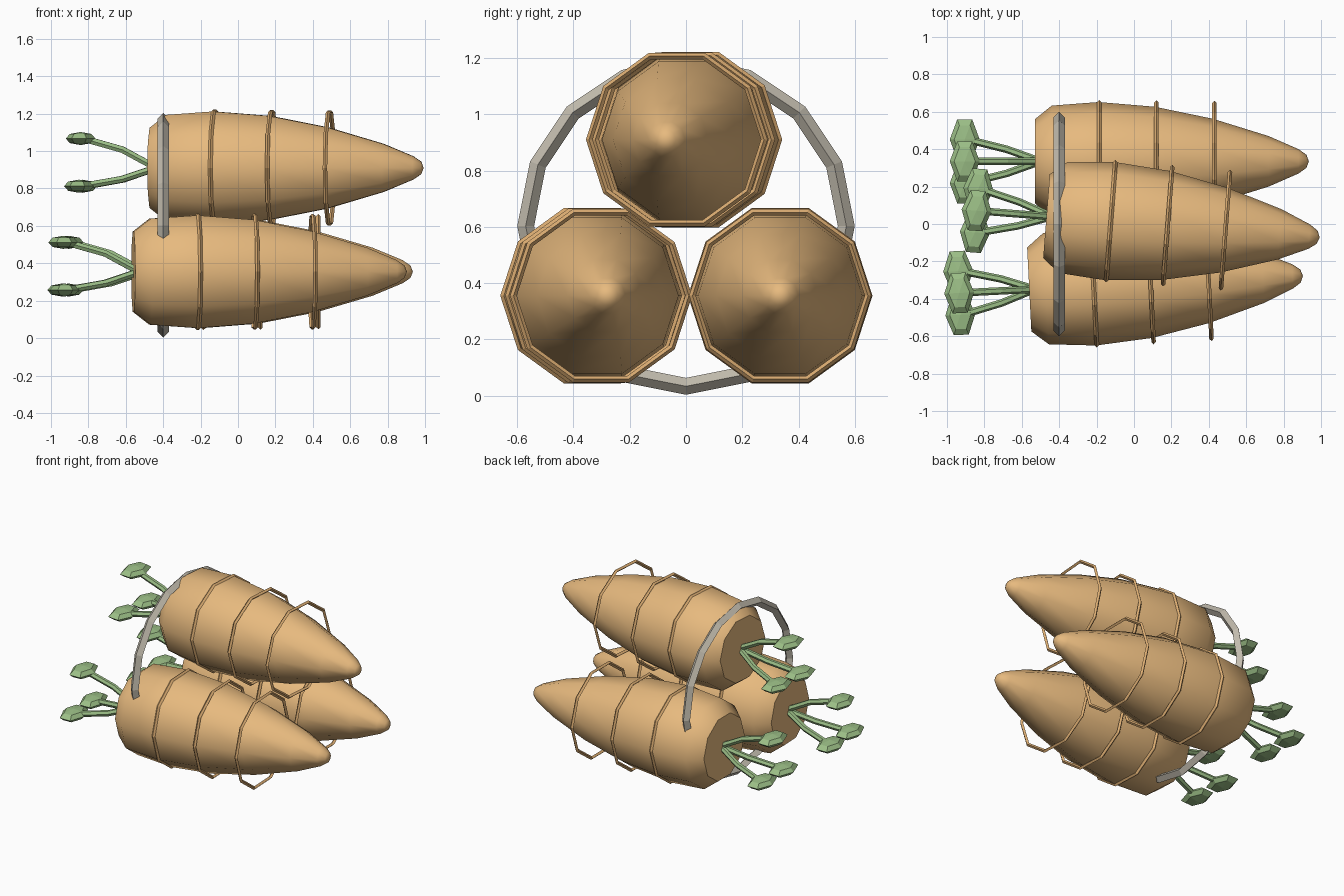
import bpy, bmesh
from math import pi, sin, cos, radians
from mathutils import Matrix, Vector

if "Cube" in bpy.data.objects:
    bpy.data.objects.remove(bpy.data.objects["Cube"])


def material(name, color):
    m = bpy.data.materials.new(name)
    m.diffuse_color = (*color, 1)
    m.use_nodes = True
    m.node_tree.nodes["Principled BSDF"].inputs["Base Color"].default_value = m.diffuse_color
    return m


ORANGE = material("carrot_orange", (0.80, 0.49, 0.21))
RIDGE = material("ridge_orange", (0.72, 0.42, 0.17))
GREEN = material("leaf_green", (0.33, 0.52, 0.24))
TWINE = material("twine_tan", (0.55, 0.51, 0.43))


def finish(name, bm, mat, matrix, smooth=None):
    bmesh.ops.recalc_face_normals(bm, faces=bm.faces[:])
    me = bpy.data.meshes.new(name)
    bm.to_mesh(me)
    bm.free()
    ob = bpy.data.objects.new(name, me)
    bpy.context.collection.objects.link(ob)
    ob.matrix_world = matrix
    me.materials.append(mat)
    if smooth:
        bpy.ops.object.select_all(action='DESELECT')
        ob.select_set(True)
        bpy.context.view_layer.objects.active = ob
        bpy.ops.object.shade_smooth_by_angle(angle=radians(smooth))
    return ob


def bridge(bm, loops):
    for a, b in zip(loops, loops[1:]):
        n = len(a)
        for i in range(n):
            bm.faces.new((a[i], a[(i + 1) % n], b[(i + 1) % n], b[i]))


def circle(bm, x, r, n):
    return [bm.verts.new((x, r * cos(2 * pi * i / n), r * sin(2 * pi * i / n))) for i in range(n)]


def lathe(profile, n=10):
    # revolve (x, radius) pairs about the x axis; last point is the tip
    bm = bmesh.new()
    loops = [circle(bm, x, r, n) for x, r in profile[:-1]]
    bridge(bm, loops)
    bm.faces.new(loops[0])
    tip = bm.verts.new((profile[-1][0], 0, 0))
    for i in range(n):
        bm.faces.new((loops[-1][i], loops[-1][(i + 1) % n], tip))
    return bm


def torus(x, major, minor, n, m=4):
    # ring around the x axis
    bm = bmesh.new()
    loops = [circle(bm, x + minor * sin(2 * pi * j / m), major + minor * cos(2 * pi * j / m), n)
             for j in range(m)]
    bridge(bm, loops + loops[:1])
    return bm


def tube(points, r, n=6):
    bm = bmesh.new()
    pts = [Vector(p) for p in points]
    loops = []
    for i, p in enumerate(pts):
        d = pts[min(i + 1, len(pts) - 1)] - pts[max(i - 1, 0)]
        q = d.to_track_quat('Z', 'Y')
        loops.append([bm.verts.new(p + q @ Vector((r * cos(2 * pi * k / n), r * sin(2 * pi * k / n), 0)))
                      for k in range(n)])
    bridge(bm, loops)
    bm.faces.new(loops[0])
    bm.faces.new(loops[-1])
    return bm


BODY = [(0, 0.225), (0.09, 0.298), (0.34, 0.317), (0.64, 0.292), (0.95, 0.228),
        (1.25, 0.135), (1.41, 0.065), (1.452, 0.035), (1.465, 0)]
RIDGES = [(0.345, 0.316), (0.65, 0.314), (0.96, 0.312)]


def carrot(prefix, butt, yaw):
    mat = Matrix.Translation(butt) @ Matrix.Rotation(yaw, 4, 'Z')
    # tapered root
    finish(prefix + "_carrot_root", lathe(BODY), ORANGE, mat, 45)
    # ridge hoops
    for i, (x, r) in enumerate(RIDGES):
        finish(f"{prefix}_ridge_{i + 1}", torus(x, r, 0.012, 10), RIDGE, mat)
    # three bent stems, each with a flat leaf
    for i in range(3):
        a = pi / 2 + i * 2 * pi / 3
        y, z = 0.135 * cos(a), 0.17 * sin(a) - 0.013
        path = [(0.03, 0, 0), (-0.15, y * 0.55, z * 0.62), (-0.36, y, z)]
        finish(f"{prefix}_stem_{i + 1}", tube(path, 0.02), GREEN, mat)
        leaf = bmesh.new()
        bmesh.ops.create_uvsphere(leaf, u_segments=6, v_segments=4, radius=1)
        bmesh.ops.transform(leaf, verts=leaf.verts[:],
                            matrix=Matrix.Translation((-0.375, y, z))
                            @ Matrix.Diagonal((0.08, 0.124, 0.035, 1))
                            @ Matrix.Rotation(pi / 2, 4, 'Z'))
        finish(f"{prefix}_leaf_{i + 1}", leaf, GREEN, mat)


carrot("front", (-0.56, -0.35, 0.355), 0.05)
carrot("back", (-0.53, 0.335, 0.355), 0.0)
carrot("top", (-0.468, 0.042, 0.91), -0.078)

# twine hoop holding the bunch
finish("twine_hoop", torus(0, 0.57, 0.03, 16), TWINE, Matrix.Translation((-0.4, 0, 0.603)))
